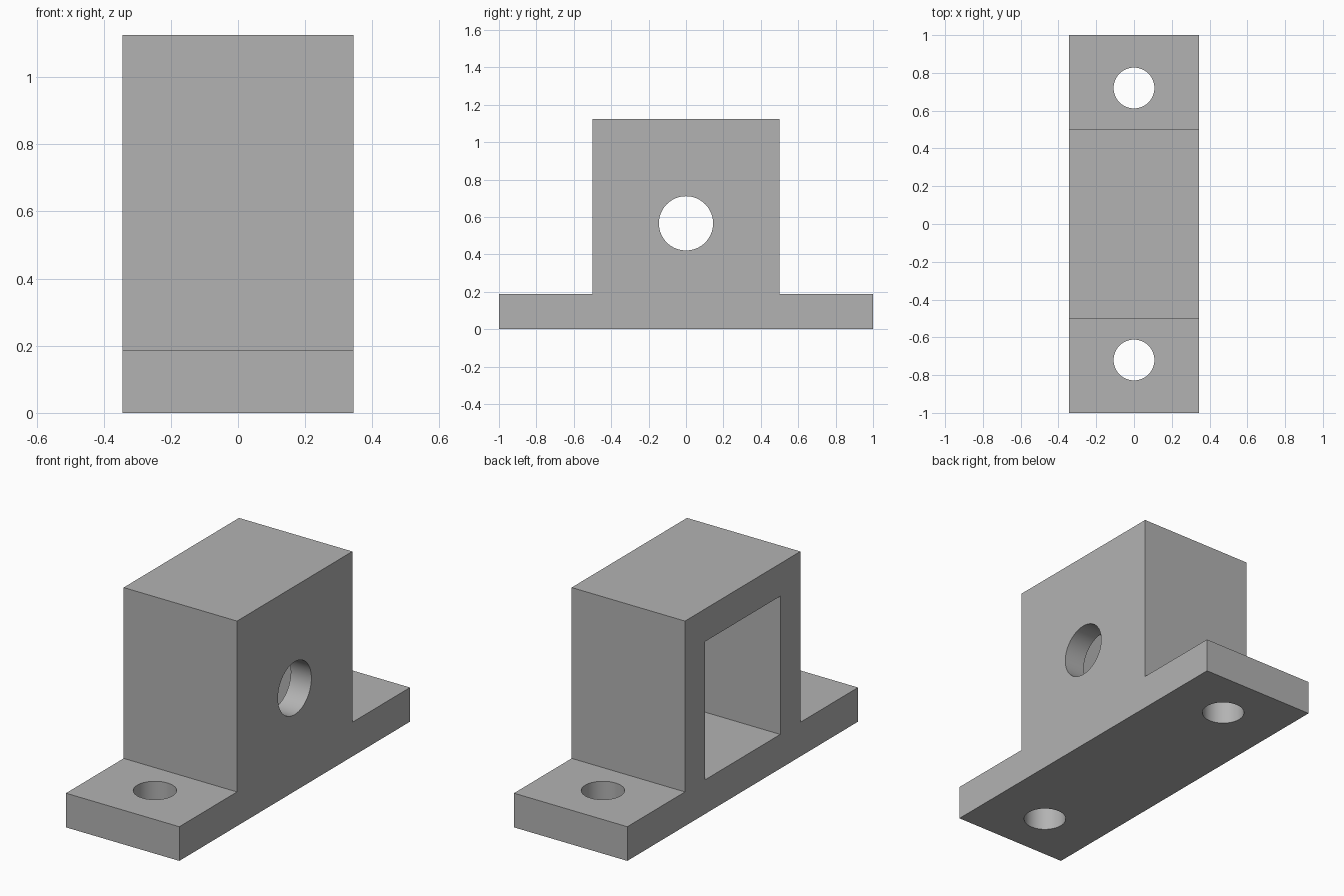
import bpy, bmesh, math
from mathutils import Matrix

default = bpy.data.objects.get("Cube")
if default:
    bpy.data.objects.remove(default)

HALF_W, BASE_H, TOP = 0.344, 0.1875, 1.125
WALL = 0.125          # closed side wall of the pocket
GREY = (0.45, 0.45, 0.45, 1)

metal = bpy.data.materials.new("plain grey")
metal.use_nodes = True
metal.diffuse_color = GREY
metal.node_tree.nodes["Principled BSDF"].inputs["Base Color"].default_value = GREY


def finish(name, bm):
    bmesh.ops.recalc_face_normals(bm, faces=bm.faces)
    mesh = bpy.data.meshes.new(name)
    bm.to_mesh(mesh)
    bm.free()
    mesh.materials.append(metal)
    obj = bpy.data.objects.new(name, mesh)
    bpy.context.collection.objects.link(obj)
    return obj


def box(name, low, high):
    bm = bmesh.new()
    bmesh.ops.create_cube(bm, size=1)
    for v in bm.verts:
        v.co = [a + (c + 0.5) * (b - a) for a, b, c in zip(low, high, v.co)]
    return finish(name, bm)


def cylinder(name, radius, depth, centre, axis):
    bm = bmesh.new()
    turn = Matrix.Rotation(math.pi / 2, 4, "Y") if axis == "X" else Matrix()
    bmesh.ops.create_cone(bm, cap_ends=True, segments=64, radius1=radius,
                          radius2=radius, depth=depth,
                          matrix=Matrix.Translation(centre) @ turn)
    return finish(name, bm)


# Stepped bracket body: side profile extruded across the width
half = [(1, 0), (1, BASE_H), (0.5, BASE_H), (0.5, TOP)]
profile = half + [(-y, z) for y, z in reversed(half)]
bm = bmesh.new()
face = bm.faces.new([bm.verts.new((-HALF_W, y, z)) for y, z in profile])
swept = bmesh.ops.extrude_face_region(bm, geom=[face])["geom"]
bmesh.ops.translate(bm, vec=(2 * HALF_W, 0, 0),
                    verts=[v for v in swept if isinstance(v, bmesh.types.BMVert)])
body = finish("bracket_body", bm)

# Cutters: pocket open on one side, side bore and two mounting holes
cutters = [
    box("pocket_cutter", (-1, -0.326, BASE_H), (HALF_W - WALL, 0.326, 0.946)),
    cylinder("side_bore_cutter", 0.145, 0.5, (HALF_W, 0, 0.566), "X"),
]
for side, y in (("front", -0.72), ("back", 0.72)):
    cutters.append(cylinder(side + "_hole_cutter", 0.108, 1, (0, y, 0), "Z"))

bpy.context.view_layer.objects.active = body
body.select_set(True)
for cutter in cutters:
    cut = body.modifiers.new(cutter.name, "BOOLEAN")
    cut.operation = "DIFFERENCE"
    cut.solver = "EXACT"
    cut.object = cutter
    bpy.ops.object.modifier_apply(modifier=cut.name)
    bpy.data.objects.remove(cutter)

# Smooth bores, crisp edges
bpy.ops.object.shade_smooth_by_angle(angle=math.radians(30))
